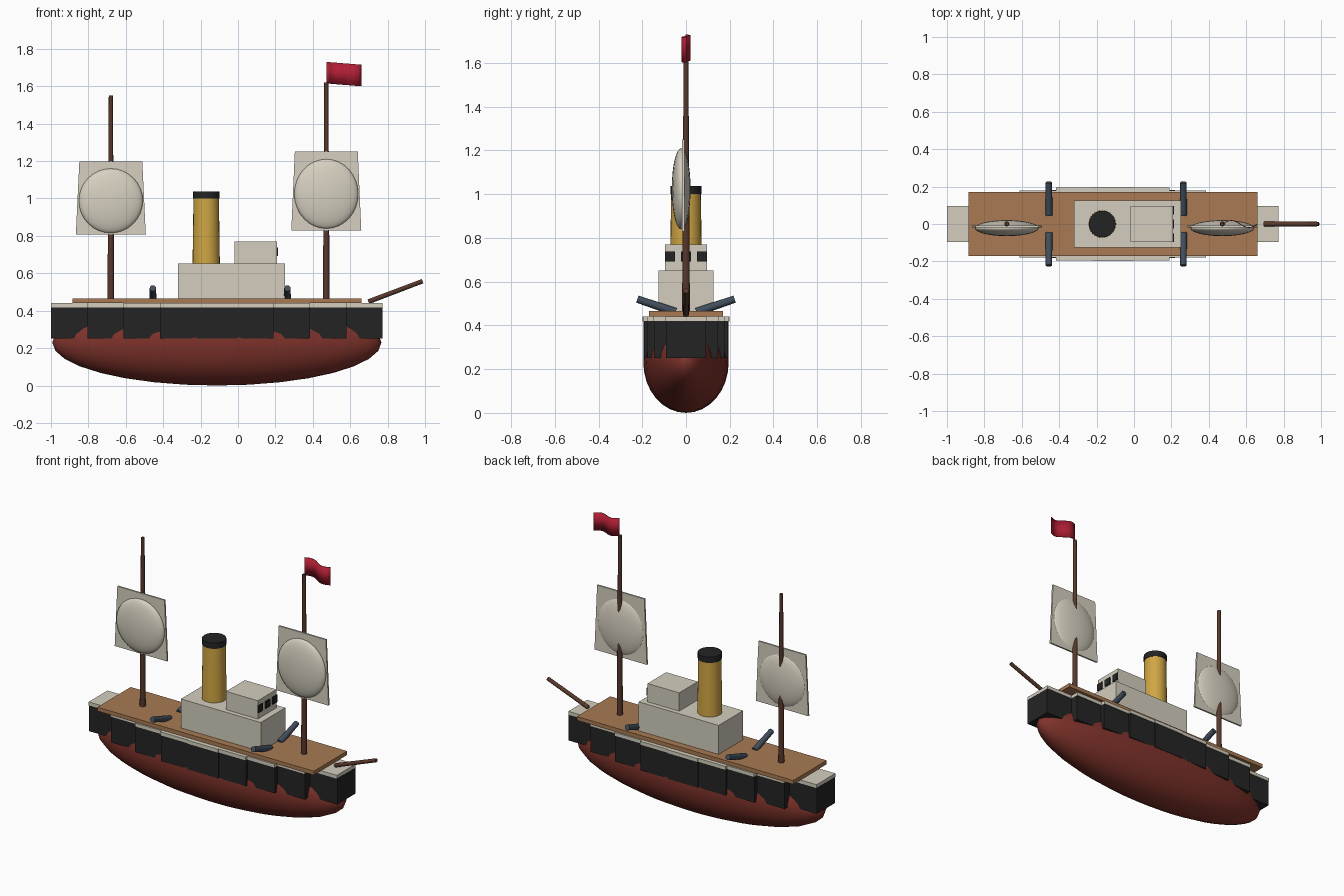
import bpy, math
from mathutils import Vector

cube = bpy.data.objects.get("Cube")
if cube:
    bpy.data.objects.remove(cube, do_unlink=True)


def material(name, *srgb):
    linear = [(c / 255 / 12.92) if c < 11 else ((c / 255 + 0.055) / 1.055) ** 2.4 for c in srgb]
    m = bpy.data.materials.new(name)
    m.use_nodes = True
    m.diffuse_color = (*linear, 1)
    m.node_tree.nodes["Principled BSDF"].inputs["Base Color"].default_value = (*linear, 1)
    return m


RED = material("hull red", 126, 50, 42)
BLACK = material("hull black", 36, 36, 37)
CREAM = material("cream paint", 212, 206, 190)
SAIL = material("sail canvas", 214, 208, 192)
WOOD = material("deck wood", 168, 122, 82)
GOLD = material("funnel yellow", 208, 166, 68)
BROWN = material("mast brown", 88, 56, 44)
FLAG = material("flag red", 176, 30, 52)
STEEL = material("gun steel", 66, 78, 92)


def finish(name, mat, smooth=False):
    obj = bpy.context.object
    obj.name = name
    obj.data.materials.append(mat)
    if smooth:
        bpy.ops.object.shade_smooth_by_angle(angle=math.radians(40))
    return obj


def box(name, mat, x, y, z):
    """Box from its (low, high) extents on each axis."""
    bpy.ops.mesh.primitive_cube_add(size=1)
    obj = finish(name, mat)
    for v in obj.data.vertices:
        v.co = [lo + (c + 0.5) * (hi - lo) for c, (lo, hi) in zip(v.co, (x, y, z))]
    return obj


def rod(name, mat, start, end, r1, r2, sides=16):
    """Tapered round bar between two points."""
    a, b = Vector(start), Vector(end)
    bpy.ops.mesh.primitive_cone_add(vertices=sides, radius1=r1, radius2=r2,
                                    depth=(b - a).length, location=(a + b) / 2)
    bpy.context.object.rotation_euler = (b - a).to_track_quat("Z", "Y").to_euler()
    return finish(name, mat, True)


def ellipsoid(name, mat, centre, radii, segments, rings):
    bpy.ops.mesh.primitive_uv_sphere_add(segments=segments, ring_count=rings, location=centre)
    bpy.context.object.scale = radii
    return finish(name, mat, True)


# Hull: rounded bottom, stepped black sides and pale rail
MID = -0.113
HALF_LENGTH, HALF_WIDTH = 0.88, 0.195
ellipsoid("hull_bottom", RED, (MID, 0, 0.23), (HALF_LENGTH, HALF_WIDTH, 0.23), 32, 16)
for k in range(-4, 5):
    offset = k * 0.194
    w = HALF_WIDTH * math.sqrt(1 - (offset / HALF_LENGTH) ** 2)
    x = (MID + offset - 0.11, MID + offset + 0.11)
    box(f"hull_side_{k + 5}", BLACK, x, (-w, w), (0.25, 0.42))
    box(f"rail_{k + 5}", CREAM, x, (-w - 0.004, w + 0.004), (0.418, 0.44))

# Deck and cabins
box("deck", WOOD, (-0.885, 0.66), (-0.17, 0.17), (0.44, 0.465))
box("cabin", CREAM, (-0.32, 0.25), (-0.125, 0.125), (0.465, 0.652))
box("bridge", CREAM, (-0.018, 0.208), (-0.095, 0.095), (0.65, 0.77))
for i, y in enumerate((-0.073, 0, 0.073)):
    box(f"bridge_window_{i + 1}", BLACK, (0.207, 0.215), (y - 0.023, y + 0.023), (0.692, 0.738))

# Funnel
rod("funnel", GOLD, (-0.17, 0, 0.65), (-0.17, 0, 1.005), 0.073, 0.068, 24)
rod("funnel_cap", BLACK, (-0.17, 0, 1.0), (-0.17, 0, 1.038), 0.071, 0.071, 24)


# Masts, each with a tapered sail sheet and its billow
def mast(name, x, top, low, high):
    rod(name + "_mast", BROWN, (x, 0, 0.45), (x, 0, top), 0.018, 0.011, 12)
    sheet = box(name + "_sail", SAIL, (-0.187, 0.187), (-0.019, -0.008), (low, high))
    for v in sheet.data.vertices:
        if v.co.z > (low + high) / 2:
            v.co.x *= 0.9
        v.co.x += x
    tall = high - low
    ellipsoid(name + "_sail_billow", SAIL, (x, -0.022, low + 0.463 * tall),
              (0.171, 0.043, 0.442 * tall), 24, 16)


mast("fore", 0.472, 1.62, 0.83, 1.25)
mast("aft", -0.68, 1.55, 0.807, 1.197)

# Waving flag
STEPS = 12
verts, faces = [], []
for i in range(STEPS + 1):
    t = i / STEPS
    y = 0.019 * math.sin(t * math.tau)
    verts += [(0.474 + 0.186 * t, y, 1.615 - 0.015 * t), (0.474 + 0.186 * t, y, 1.73 - 0.015 * t)]
    if i:
        n = 2 * i
        faces.append((n - 2, n, n + 1, n - 1))
mesh = bpy.data.meshes.new("flag")
mesh.from_pydata(verts, [], faces)
flag = bpy.data.objects.new("flag", mesh)
bpy.context.collection.objects.link(flag)
mesh.materials.append(FLAG)
mesh.shade_smooth()
thick = flag.modifiers.new("thickness", "SOLIDIFY")
thick.thickness, thick.offset = 0.004, 0

# Bowsprit and guns
rod("bowsprit", BROWN, (0.697, 0, 0.448), (0.987, 0, 0.558), 0.013, 0.012, 12)
for end, x in (("fore", 0.264), ("aft", -0.455)):
    for side, s in (("left", 1), ("right", -1)):
        rod(f"{end}_gun_{side}", STEEL, (x, s * 0.048, 0.461), (x, s * 0.222, 0.52), 0.019, 0.017)
